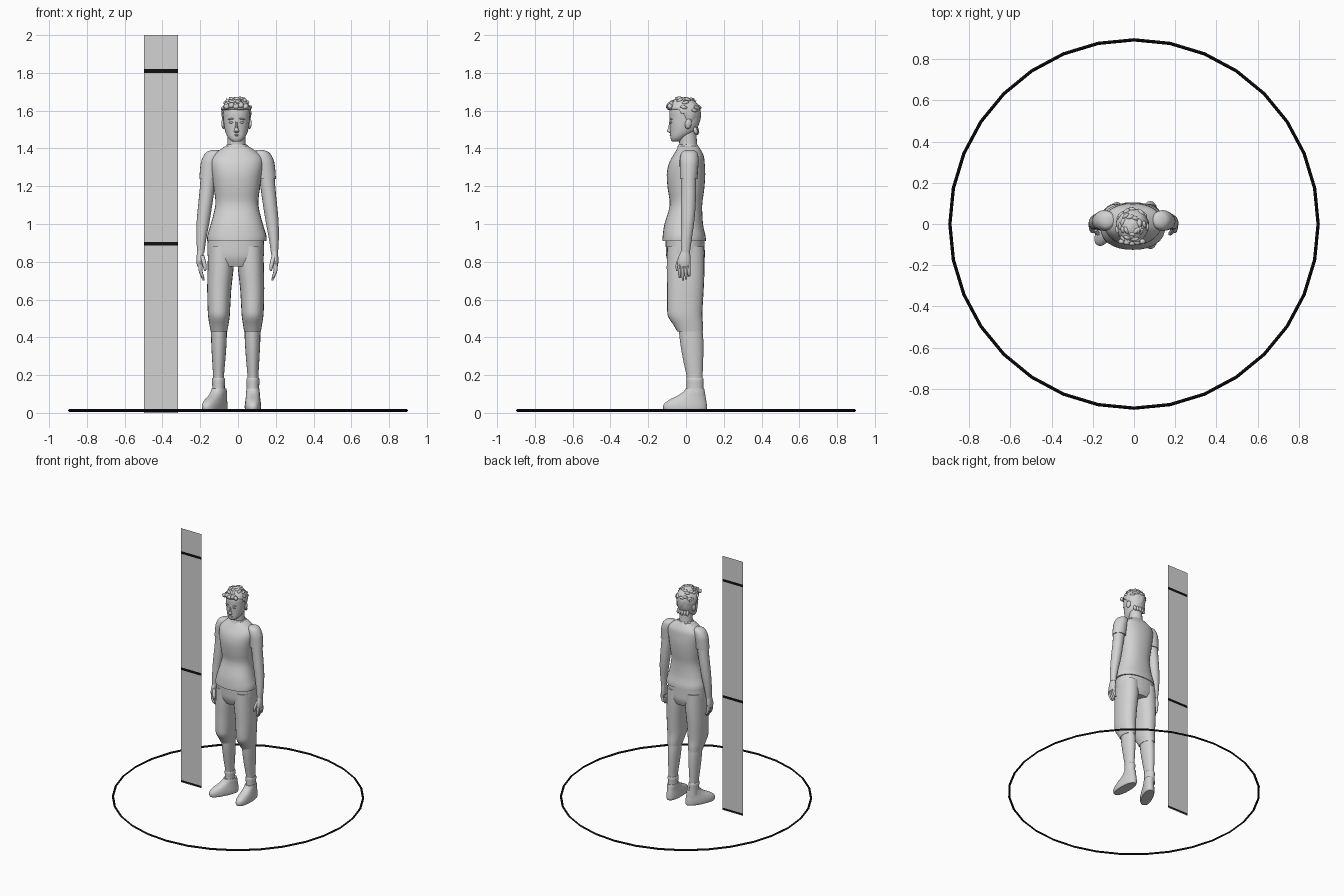
import bpy, bmesh, math, random
from mathutils import Matrix, Vector

random.seed(4)


def material(name, v):
    m = bpy.data.materials.new(name)
    m.diffuse_color = (v, v, v, 1)
    return m


GREY = material("light_grey", 0.65)
BLACK = material("black", 0.005)


def finish(name, bm, mat, angle=40):
    bmesh.ops.recalc_face_normals(bm, faces=bm.faces)
    me = bpy.data.meshes.new(name)
    bm.to_mesh(me)
    bm.free()
    me.materials.append(mat)
    for p in me.polygons:
        p.use_smooth = True
    me.set_sharp_from_angle(angle=math.radians(angle))
    ob = bpy.data.objects.new(name, me)
    bpy.context.collection.objects.link(ob)
    return ob


def spline(rows, steps):
    """Smoothly interpolate the loft rings."""
    out = []
    for i in range(len(rows) - 1):
        a, b, c, d = (rows[max(i - 1, 0)], rows[i], rows[i + 1], rows[min(i + 2, len(rows) - 1)])
        for k in range(steps):
            t = k / steps
            out.append([0.5 * (2 * q + (r - p) * t + (2 * p - 5 * q + 4 * r - s) * t * t
                               + (3 * q - p - 3 * r + s) * t ** 3)
                        for p, q, r, s in zip(a, b, c, d)])
    return out + [list(rows[-1])]


def loft(name, rows, n=20, power=2.0, steps=3, turn=0.0, pivot=(0, 0, 0), mat=GREY):
    """Rows are (x, y, z, rx, ry): horizontal superellipse rings."""
    bm = bmesh.new()
    prev = None
    rows = spline(rows, steps)
    for i, (x, y, z, rx, ry) in enumerate(rows):
        ring = []
        for k in range(n):
            a = 2 * math.pi * k / n
            c, s = math.cos(a), math.sin(a)
            ring.append(bm.verts.new((x + rx * math.copysign(abs(c) ** (2 / power), c),
                                      y + ry * math.copysign(abs(s) ** (2 / power), s), z)))
        if prev:
            for k in range(n):
                bm.faces.new((prev[k], prev[(k + 1) % n], ring[(k + 1) % n], ring[k]))
        if i in (0, len(rows) - 1):
            bm.faces.new(ring)
        prev = ring
    if turn:
        bmesh.ops.rotate(bm, verts=bm.verts, cent=Vector(pivot), matrix=Matrix.Rotation(turn, 3, 'Z'))
    return finish(name, bm, mat)


def ball(name, loc, size, tilt=(0, 0, 0), sub=2):
    bm = bmesh.new()
    bmesh.ops.create_icosphere(bm, subdivisions=sub, radius=1)
    m = Matrix.Translation(loc)
    for ang, ax in zip(tilt, 'XYZ'):
        m = m @ Matrix.Rotation(ang, 4, ax)
    bm.transform(m @ Matrix.Diagonal((*size, 1)))
    return finish(name, bm, GREY, 60)


def plate(name, x0, x1, z0, z1, y, mat):
    bm = bmesh.new()
    bm.faces.new([bm.verts.new(p) for p in ((x0, y, z0), (x1, y, z0), (x1, y, z1), (x0, y, z1))])
    return finish(name, bm, mat)


# Height panel with its marker bars on both faces
plate("height_panel", -0.497, -0.317, 0.0, 2.0, 0, GREY)
for y in (-0.001, 0.001):
    for z in (0.895, 1.81):
        plate("panel_marker", -0.497, -0.317, z - 0.01, z + 0.01, y, BLACK)
    plate("panel_foot_marker", -0.497, -0.317, 0.005, 0.018, y, BLACK)

# Ground ring
bpy.ops.mesh.primitive_torus_add(major_segments=32, minor_segments=4, major_radius=0.893,
                                 minor_radius=0.008, location=(0, 0, 0.013))
ring = bpy.context.object
ring.name = "ground_ring"
ring.data.materials.append(BLACK)

# Shirt and collar
CX = -0.006
loft("shirt", [(CX, -.01, .91, .157, .115), (CX, -.01, .94, .156, .113), (CX, -.012, 1.0, .138, .102),
               (CX, 0, 1.10, .114, .086), (CX, 0, 1.18, .121, .096), (CX, 0, 1.26, .132, .102),
               (CX, .004, 1.32, .140, .095), (CX, .012, 1.36, .132, .082),
               (CX, .014, 1.39, .095, .066), (CX, .013, 1.412, .060, .052)], 32, 2.3)
loft("collar", [(CX, .011, 1.398, .061, .057), (CX, .011, 1.41, .062, .056),
                (CX, .011, 1.42, .054, .050)], 24, steps=1)

# Neck and head
HX = -.008
loft("neck", [(CX, .016, 1.36, .056, .05), (HX, .012, 1.42, .048, .047), (HX, .006, 1.50, .047, .048)])
loft("head", [(HX, -.058, 1.436, .014, .014), (HX, -.050, 1.443, .031, .028), (HX, -.038, 1.46, .046, .045),
              (HX, -.020, 1.485, .058, .064), (HX, -.010, 1.52, .066, .076), (HX, -.006, 1.56, .070, .081),
              (HX, -.007, 1.60, .071, .080), (HX, -.007, 1.64, .058, .064),
              (HX, -.007, 1.665, .025, .03)], 28, 2.15)
loft("nose", [(HX, -.080, 1.482, .008, .008), (HX, -.086, 1.492, .014, .015),
              (HX, -.083, 1.51, .008, .012), (HX, -.080, 1.545, .006, .008)], 10)
ball("upper_lip", (HX, -.079, 1.470, ), (.020, .008, .004))
ball("lower_lip", (HX, -.076, 1.463), (.017, .008, .004))
for s in (-1, 1):
    ball("eye", (HX + s * .028, -.079, 1.538), (.012, .006, .006), (0, 0, s * .3))
    ball("eyebrow", (HX + s * .030, -.080, 1.556), (.019, .007, .004), (0, s * .12, s * .3))
    ball("ear", (HX + s * .070, .012, 1.530), (.009, .019, .028), (-.2, 0, s * .3))

# Hair cap, open over the face, with loose tufts
bm = bmesh.new()
bmesh.ops.create_icosphere(bm, subdivisions=4, radius=1)
for v in bm.verts:
    v.co *= 1 + .03 * math.sin(9 * v.co.x + 4 * v.co.z) * math.sin(8 * v.co.y + 3)
    low = v.co.z < 0
    v.co = (HX + v.co.x * .079, -.012 + v.co.y * .090, 1.585 + v.co.z * (.115 if low else .086))


def hairline(y):
    return 1.605 - .13 * min(max((y + .045) / .10, 0), 1)


bmesh.ops.delete(bm, geom=[v for v in bm.verts if v.co.z < hairline(v.co.y)], context='VERTS')
hair = finish("hair", bm, GREY)
mod = hair.modifiers.new("thickness", 'SOLIDIFY')
mod.thickness = .012
mod.offset = -1
for i in range(30):
    a = i * 2.4
    e = math.radians(random.uniform(5, 70))
    p = Vector((HX + .076 * math.cos(a) * math.cos(e), -.012 + .088 * math.sin(a) * math.cos(e),
                1.59 + .08 * math.sin(e)))
    ball("hair_tuft", p, (.022, .012, .011), (random.uniform(-.4, .4), random.uniform(-.5, .5), a + 1.57), 1)
for i in range(5):
    ball("fringe_tuft", (HX - .052 + i * .025, -.093 + .004 * abs(i - 2), 1.622 + .006 * (i % 2)),
         (.018, .015, .018), (0, .5, 0), 1)
for i in range(5):
    ball("nape_tuft", (HX - .04 + i * .02, .058 - .004 * abs(i - 2), 1.495), (.013, .012, .026), (.2, 0, 0), 1)

# Sleeves, arms and hands
for s in (-1, 1):
    loft("sleeve", [(s * x - .002, y, z, rx, ry) for x, y, z, rx, ry in (
        (.118, .018, 1.392, .018, .02), (.128, .018, 1.378, .04, .042), (.140, .017, 1.34, .050, .05),
        (.147, .016, 1.30, .051, .049), (.153, .014, 1.238, .050, .046))], 20)
    loft("arm", [(s * x - .002, y, z, rx, ry) for x, y, z, rx, ry in (
        (.152, .014, 1.27, .042, .040), (.162, .014, 1.18, .039, .040), (.173, .012, 1.09, .037, .039),
        (.183, .009, 1.01, .034, .035), (.192, .002, .92, .026, .029), (.195, -.003, .85, .019, .024))], 18)
    loft("palm", [(s * x - .003, y, z, rx, ry) for x, y, z, rx, ry in (
        (.195, -.003, .86, .018, .023), (.198, -.007, .83, .018, .030), (.199, -.010, .80, .018, .034),
        (.198, -.010, .775, .015, .033))], 16)
    for i in range(4):
        y = -.035 + i * .0165
        end = (.715, .702, .706, .722)[i]
        loft("finger", [(s * .197, y, .785, .011, .009), (s * .199, y, .755, .010, .009),
                        (s * .191, y + .002, .73, .009, .008), (s * .183, y + .002, end, .005, .005)], 10, steps=2)
    loft("thumb", [(s * .190, -.026, .832, .012, .012), (s * .181, -.040, .80, .011, .011),
                   (s * .176, -.046, .775, .010, .010), (s * .174, -.046, .752, .005, .006)], 10, steps=2)

# Trousers
BX = -.012
loft("trouser_hips", [(BX, -.005, .94, .148, .103), (BX, -.004, .87, .150, .103),
                      (BX, -.002, .82, .146, .101), (BX, 0, .775, .115, .085)], 32, 2.3)
for s in (-1, 1):
    def side(rows):
        return [(BX + s * x, y, z, rx, ry) for x, y, z, rx, ry in rows]
    loft("trouser_leg", side([(.076, -.002, .88, .070, .098), (.080, -.002, .77, .069, .100),
                              (.087, -.003, .66, .064, .097), (.089, -.006, .56, .060, .094),
                              (.089, -.004, .51, .057, .091), (.089, .012, .465, .050, .078),
                              (.089, .022, .43, .044, .068)]), 24, 2.2)
    # Bare calves and socks
    loft("calf", side([(.089, .022, .47, .042, .062), (.089, .030, .38, .041, .062),
                       (.090, .038, .28, .035, .053), (.091, .045, .20, .029, .043),
                       (.091, .047, .15, .028, .041)]))
    loft("sock", side([(.091, .048, .09, .034, .046), (.091, .048, .14, .033, .044),
                       (.091, .048, .175, .035, .046), (.091, .047, .185, .031, .043)]), steps=2)
    # Shoes: one straight, one turned outwards
    turn = 0 if s > 0 else -math.radians(27)
    loft("shoe", side([(.091, -.005, .010, .039, .110), (.091, -.005, .022, .043, .116),
                       (.091, -.004, .045, .043, .114), (.091, .008, .068, .040, .099),
                       (.091, .028, .090, .037, .075), (.091, .042, .110, .036, .058),
                       (.091, .047, .128, .034, .049)]), 28, 2.3, turn=turn, pivot=(BX + s * .091, .04, 0))
